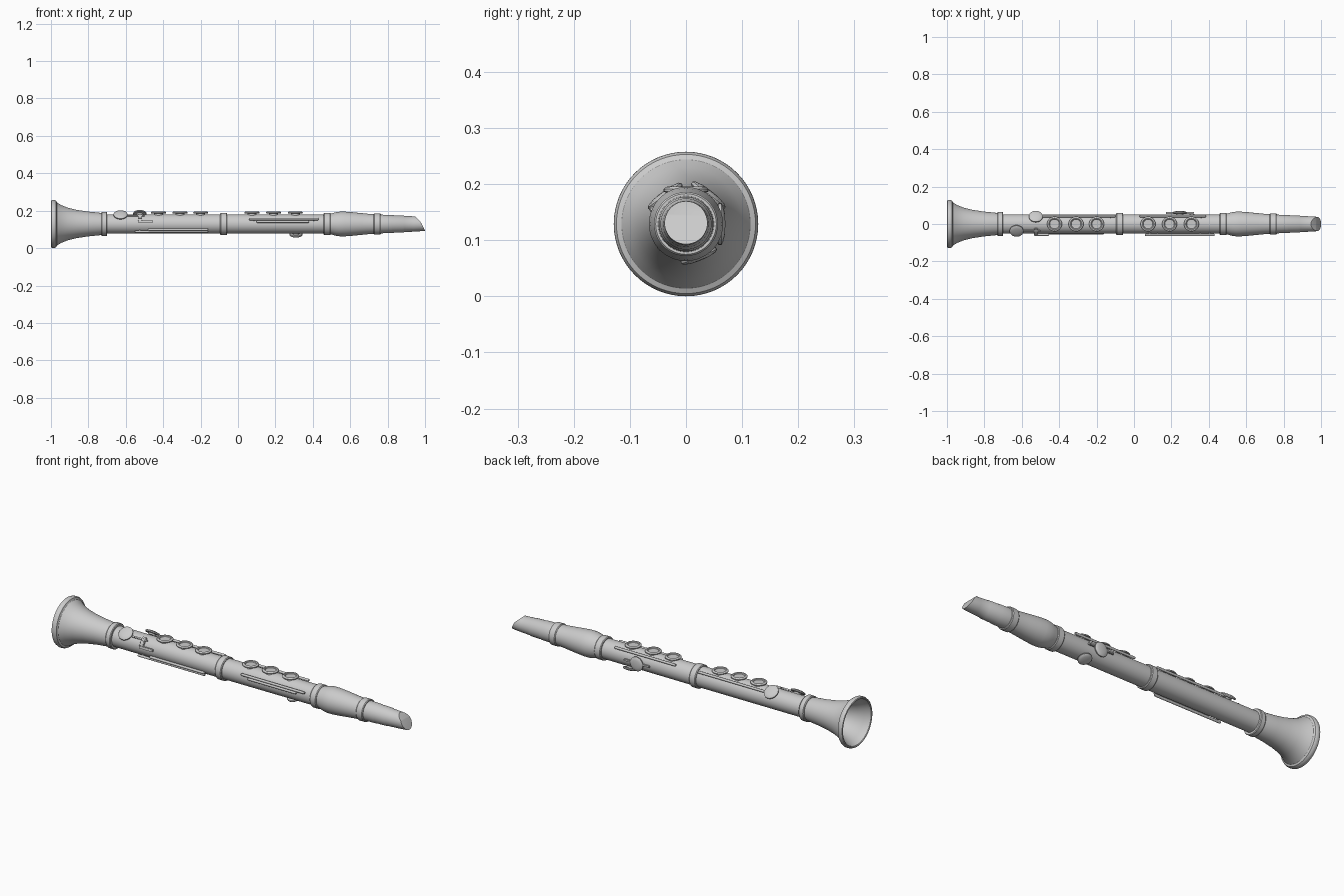
import bpy, bmesh
from math import cos, sin, pi, radians
from mathutils import Matrix, Vector

if "Cube" in bpy.data.objects:
    bpy.data.objects.remove(bpy.data.objects["Cube"])

CZ = 0.129                                     # height of the bore axis
AXIS = Matrix.Translation((0, 0, CZ)) @ Matrix.Rotation(pi / 2, 4, 'Y')


def finish(bm, name, mat):
    bmesh.ops.recalc_face_normals(bm, faces=bm.faces)
    bm.transform(mat)
    me = bpy.data.meshes.new(name)
    bm.to_mesh(me)
    bm.free()
    for p in me.polygons:
        p.use_smooth = True
    me.set_sharp_from_angle(angle=radians(32))
    ob = bpy.data.objects.new(name, me)
    bpy.context.collection.objects.link(ob)
    return ob


def lathe_bm(profile, n):
    """Revolve (height, radius) points about local z; open ends are capped."""
    bm = bmesh.new()
    rings = [[bm.verts.new((r * cos(2 * pi * i / n), r * sin(2 * pi * i / n), h))
              for i in range(n)] for h, r in profile]
    for a, b in zip(rings, rings[1:]):
        for i in range(n):
            j = (i + 1) % n
            bm.faces.new((a[i], a[j], b[j], b[i]))
    bm.faces.new(rings[0])
    bm.faces.new(rings[-1])
    return bm


def lathe(name, profile, mat=AXIS, n=64):
    return finish(lathe_bm(profile, n), name, mat)


def radial(x, deg, dist):
    """Frame on the tube: z points outward at deg (0 = back, 90 = up, 180 = front)."""
    d = Vector((0, cos(radians(deg)), sin(radians(deg))))
    xa = Vector((1, 0, 0))
    m = Matrix((xa, d.cross(xa), d)).transposed().to_4x4()
    return Matrix.Translation(Vector((x, 0, CZ)) + d * dist) @ m


def rod(name, x0, x1, deg, dist, r=0.0065):
    m = radial((x0 + x1) / 2, deg, dist) @ Matrix.Rotation(pi / 2, 4, 'Y')
    h = (x1 - x0) / 2
    lathe(name, [(-h, r * .7), (-h + .003, r), (h - .003, r), (h, r * .7)], m, 12)
    # short posts tying the rod to the tube
    for k, x in enumerate((x0 + .025, x1 - .025)):
        lathe(f"{name}_post_{k}", [(-.02, .005), (0, .005)], radial(x, deg, dist), 10)


def bar(name, x0, x1, deg, dist, width, thick):
    bm = bmesh.new()
    bmesh.ops.create_cube(bm, size=1)
    bmesh.ops.scale(bm, vec=(x1 - x0, width, thick), verts=bm.verts)
    bmesh.ops.bevel(bm, geom=bm.edges[:], offset=.002, segments=2, affect='EDGES')
    finish(bm, name, radial((x0 + x1) / 2, deg, dist))


def cup(name, x, deg, dist, r=0.037):
    lathe(name, [(-.014, r * .5), (-.006, r * .55), (-.006, r * .93), (-.004, r),
                 (.001, r), (.004, r * .9), (.007, r * .55), (.008, r * .15)],
          radial(x, deg, dist), 32)


# Hollow flared bell with rolled rim
lathe("bell", [(-.70, .052), (-.74, .060), (-.80, .066), (-.86, .075), (-.91, .087),
               (-.945, .101), (-.968, .115), (-.972, .124), (-.98, .1285), (-.99, .1288),
               (-.998, .126), (-1, .121), (-.997, .117), (-.985, .114), (-.965, .103),
               (-.94, .090), (-.90, .075), (-.85, .063), (-.78, .051), (-.71, .042)])

# Body joints
lathe("lower_joint", [(-.72, .052), (-.07, .052)])
lathe("upper_joint", [(-.08, .052), (.48, .051)])

# Joint collars
for name, a, b, r in (("bell_collar", -.73, -.70, .065), ("middle_collar", -.095, -.058, .060),
                      ("barrel_collar", .458, .495, .060), ("mouthpiece_collar", .725, .764, .057)):
    lathe(name, [(a, r - .012), (a, r - .003), (a + .004, r), (b - .004, r), (b, r - .003), (b, r - .012)])

# Bulged barrel
lathe("barrel", [(.48, .052), (.50, .056), (.52, .062), (.545, .066), (.57, .066),
                 (.61, .063), (.66, .058), (.70, .054), (.74, .052)])

# Mouthpiece with ligature steps and slanted, slightly rounded tip
bm = lathe_bm([(.75, .050), (.822, .0485), (.826, .047), (.884, .0455), (.888, .0435),
               (.94, .041), (.985, .038), (1.0, .036)], 64)
bm.transform(AXIS)
for p, q in (((.943, .172), (.974, .144)), ((.974, .144), (1.0, .094))):
    bmesh.ops.bisect_plane(bm, geom=bm.verts[:] + bm.edges[:] + bm.faces[:], dist=1e-5,
                           plane_co=(p[0], 0, p[1]), plane_no=(p[1] - q[1], 0, q[0] - p[0]),
                           clear_outer=True)
    bmesh.ops.holes_fill(bm, edges=[e for e in bm.edges if e.is_boundary])
finish(bm, "mouthpiece", Matrix.Identity(4))

# Six finger rings along the top
for i, x in enumerate((-.425, -.31, -.2, .075, .19, .307)):
    lathe(f"finger_ring_{i + 1}", [(-.012, .024), (.004, .024), (.004, .036), (.006, .040), (.010, .040),
                                   (.014, .036), (.015, .031), (.013, .027), (.009, .025)],
          radial(x, 90, .052), 32)

# Long key rods on the back, front and underside
rod("back_lower_rod", -.52, -.10, 46, .060)
rod("back_upper_rod", .03, .385, 46, .060)
rod("front_upper_rod", .06, .43, 156, .064)
rod("front_short_rod", .10, .38, 168, .060)
rod("under_lower_rod", -.55, -.16, 222, .061)
rod("under_short_rod", -.48, -.16, 212, .057)

# Round pad keys with levers
cup("front_bell_key", -.628, 127, .063)
bar("front_bell_lever", -.61, -.50, 130, .058, .009, .008)
cup("back_bell_key", -.525, 52, .066)
cup("back_thumb_key", .245, 0, .062)
bar("back_thumb_lever", .17, .32, 4, .060, .010, .010)
cup("under_register_key", .31, 292, .062, .034)

# Bent side lever: strip wrapping the tube, then a foot along it
for i in range(5):
    bar(f"side_lever_arm_{i + 1}", -.535, -.513, 122 + i * 11, .055, .014, .012)
bar("side_lever_foot", -.535, -.455, 168, .059, .014, .010)
